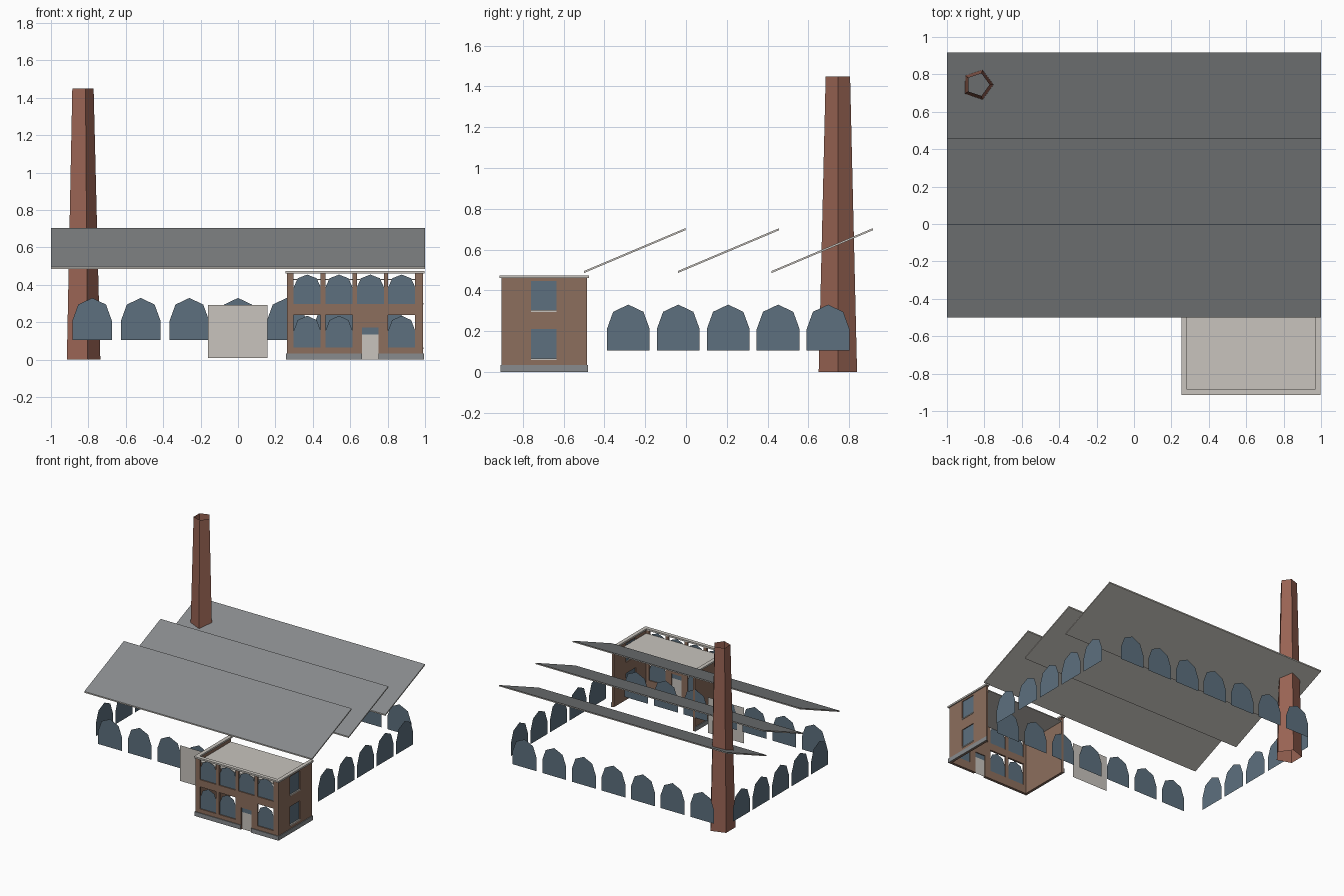
import bpy, bmesh, math
from mathutils import Vector

if "Cube" in bpy.data.objects:
    bpy.data.objects.remove(bpy.data.objects["Cube"])


def material(name, r, g, b):
    lin = [((c / 255 + 0.055) / 1.055) ** 2.4 for c in (r, g, b)]
    m = bpy.data.materials.new(name)
    m.diffuse_color = (*lin, 1)
    m.use_nodes = True
    m.node_tree.nodes["Principled BSDF"].inputs["Base Color"].default_value = m.diffuse_color
    return m


BRICK = material("brown_brick", 140, 110, 93)
RED = material("red_brick", 152, 99, 83)
GLASS = material("blue_glass", 93, 112, 126)
GREY = material("grey_slate", 136, 139, 141)
STONE = material("pale_concrete", 200, 196, 189)


def finish(name, bm, *mats):
    me = bpy.data.meshes.new(name)
    bm.to_mesh(me)
    bm.free()
    ob = bpy.data.objects.new(name, me)
    bpy.context.collection.objects.link(ob)
    for m in mats:
        me.materials.append(m)
    return ob


def box(name, x, y, z, mat):
    bm = bmesh.new()
    bmesh.ops.create_cube(bm, size=1)
    for v in bm.verts:
        v.co = [r[0] if c < 0 else r[1] for c, r in zip(v.co, (x, y, z))]
    return finish(name, bm, mat)


# A vertical plane is an origin and a horizontal direction; u runs along it
def place(plane, u, z):
    origin, along = plane
    return Vector(origin) + Vector(along) * u + Vector((0, 0, z))


def panel(name, plane, points, mat):
    bm = bmesh.new()
    bm.faces.new([bm.verts.new(place(plane, u, z)) for u, z in points])
    return finish(name, bm, mat)


def rect(name, plane, u0, u1, z0, z1, mat):
    return panel(name, plane, [(u0, z0), (u1, z0), (u1, z1), (u0, z1)], mat)


def arch(name, plane, u, half, z0, spring, top):
    pts = [(u - half, z0), (u + half, z0)]
    pts += [(u + half * math.cos(i * math.pi / 4),
             spring + (top - spring) * math.sin(i * math.pi / 4)) for i in range(5)]
    return panel(name, plane, pts, GLASS)


def wall(name, plane, u0, u1, z0, z1, holes):
    """Flat wall built as a grid, leaving out the cells inside the holes."""
    us = sorted({u0, u1, *[h[0] for h in holes], *[h[1] for h in holes]})
    zs = sorted({z0, z1, *[h[2] for h in holes], *[h[3] for h in holes]})
    bm = bmesh.new()
    grid = [[bm.verts.new(place(plane, u, z)) for z in zs] for u in us]
    for i in range(len(us) - 1):
        for j in range(len(zs) - 1):
            cu, cz = (us[i] + us[i + 1]) / 2, (zs[j] + zs[j + 1]) / 2
            if not any(a < cu < b and c < cz < d for a, b, c, d in holes):
                bm.faces.new((grid[i][j], grid[i + 1][j],
                              grid[i + 1][j + 1], grid[i][j + 1]))
    ob = finish(name, bm, BRICK)
    mod = ob.modifiers.new("thickness", 'SOLIDIFY')
    mod.thickness = 0.015
    mod.offset = -1
    return ob


# Sawtooth factory roof: three tilted slabs, slate on top
for i in range(3):
    y = -0.5 + 0.46 * i
    bm = bmesh.new()
    bmesh.ops.create_cube(bm, size=1)
    for v in bm.verts:
        back, up = v.co.y > 0, v.co.z > 0
        v.co = (math.copysign(1, v.co.x),
                y + (0.497 if back else 0.0),
                (0.695 if back else 0.485) + (0.01 if up else 0))
    bm.normal_update()
    for f in bm.faces:
        f.material_index = 1 if f.normal.z > 0.5 else 0
    finish(f"factory_roof_{i + 1}", bm, STONE, GREY)

# Factory windows around all four sides
FRONT = ((0, -0.49, 0), (1, 0, 0))
BACK = ((0, 0.91, 0), (-1, 0, 0))
RIGHT = ((0.975, 0.207, 0), (0, 1, 0))
LEFT = ((-0.975, 0.207, 0), (0, -1, 0))
for side, plane, count, step in (("front", FRONT, 7, 0.26), ("back", BACK, 7, 0.26),
                                 ("right", RIGHT, 5, 0.245), ("left", LEFT, 5, 0.245)):
    for i in range(count):
        arch(f"factory_window_{side}_{i + 1}", plane, (i - (count - 1) / 2) * step,
             0.105, 0.105, 0.21, 0.33)

# Factory loading door
rect("factory_door", ((0, -0.5, 0), (1, 0, 0)), -0.16, 0.157, 0.01, 0.293, STONE)

# Chimney: tapered five-sided tube, open at the ends
bm = bmesh.new()
rings = [[bm.verts.new((-0.835 + r * math.cos(a * math.tau / 5),
                        0.745 + r * math.sin(a * math.tau / 5), z)) for a in range(5)]
         for r, z in ((0.099, 0), (0.063, 1.45))]
for a in range(5):
    b = (a + 1) % 5
    bm.faces.new((rings[0][a], rings[0][b], rings[1][b], rings[1][a]))
finish("chimney", bm, RED)

# Office front wall with arched windows and the entrance
OFFICE = ((0, -0.905, 0), (1, 0, 0))
PANE = ((0, -0.897, 0), (1, 0, 0))
holes = []
for i, u in enumerate((0.37, 0.54, 0.708, 0.875)):
    for row, z in (("lower", 0.065), ("upper", 0.297)):
        if row == "lower" and i == 2:
            continue
        top = z + (0.175 if row == "lower" else 0.163)
        holes.append((u - 0.072, u + 0.072, z, top))
        arch(f"office_window_{row}_{i + 1}", PANE, u, 0.072, z, z + 0.09, top - 0.005)
holes.append((0.662, 0.752, 0.0, 0.172))
wall("office_front_wall", OFFICE, 0.262, 0.988, 0, 0.462, holes)
rect("office_door", PANE, 0.662, 0.752, 0.0, 0.135, STONE)
rect("office_door_transom", PANE, 0.662, 0.752, 0.135, 0.172, GLASS)

# Office side walls; the rear stays open towards the factory
SIDE = ((0.988, 0, 0), (0, 1, 0))
side_holes = [(-0.76, -0.635, z, z + 0.15) for z in (0.06, 0.297)]
wall("office_right_wall", SIDE, -0.905, -0.485, 0, 0.462, side_holes)
wall("office_left_wall", ((0.262, 0, 0), (0, -1, 0)), 0.485, 0.905, 0, 0.462, [])
for a, b, c, d in side_holes:
    rect("side_window", ((0.982, 0, 0), (0, 1, 0)), a, b, c, d, GLASS)
    box("side_window_sill", (0.98, 0.992), (a, b), (c - 0.002, c + 0.006), STONE)

# Office flat roof
box("office_roof", (0.275, 0.975), (-0.892, -0.485), (0.425, 0.432), STONE)

# Plinth and cornice run round three sides
for name, x0, x1, y0, y1, z, depth, mat in (
        ("plinth", 0.256, 0.994, -0.911, -0.48, (0, 0.034), 0.006, GREY),
        ("cornice", 0.253, 0.997, -0.915, -0.475, (0.46, 0.473), 0.03, STONE)):
    box(f"{name}_left", (x0, x0 + depth), (y0, y1), z, mat)
    box(f"{name}_right", (x1 - depth, x1), (y0, y1), z, mat)
    spans = [(x0 + depth, x1 - depth)]
    if name == "plinth":  # gap for the entrance
        spans = [(x0 + depth, 0.662), (0.752, x1 - depth)]
    for span in spans:
        box(f"{name}_front", span, (y0, y0 + depth), z, mat)
